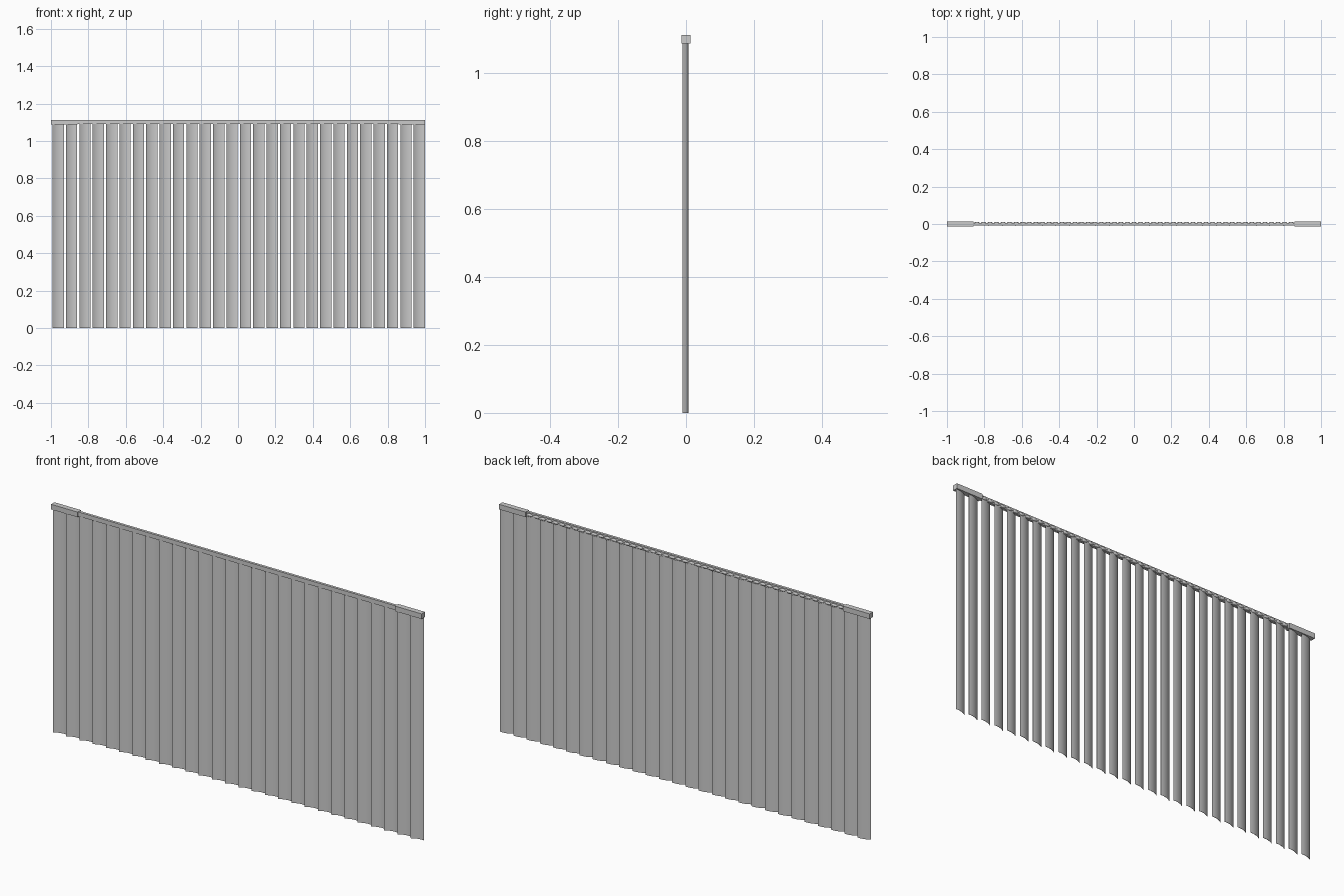
import bpy, bmesh, math
from mathutils import Matrix

if "Cube" in bpy.data.objects:
    bpy.data.objects.remove(bpy.data.objects["Cube"])

def finish(name, bm, smooth=False):
    me = bpy.data.meshes.new(name)
    bmesh.ops.recalc_face_normals(bm, faces=bm.faces)
    bm.to_mesh(me)
    bm.free()
    ob = bpy.data.objects.new(name, me)
    bpy.context.collection.objects.link(ob)
    if smooth:
        bpy.ops.object.select_all(action='DESELECT')
        ob.select_set(True)
        bpy.context.view_layer.objects.active = ob
        bpy.ops.object.shade_smooth_by_angle(angle=math.radians(35))
    return ob

def box(name, lo, hi):
    bm = bmesh.new()
    size = [b - a for a, b in zip(lo, hi)]
    mid = [(a + b) / 2 for a, b in zip(lo, hi)]
    bmesh.ops.create_cube(bm, size=1, matrix=Matrix.Translation(mid) @ Matrix.Diagonal((*size, 1)))
    return finish(name, bm)

# Head rail: slim channel between two thicker end housings
box("head_rail", (-0.86, -0.008, 1.09), (0.86, 0.005, 1.111))
box("end_housing_left", (-1.0, -0.013, 1.087), (-0.857, 0.013, 1.112))
box("end_housing_right", (0.857, -0.013, 1.087), (1.0, 0.013, 1.112))

# Bead drive along the open back of the rail
bm = bmesh.new()
beads = 49
for i in range(beads):
    x = -0.84 + 1.68 * i / (beads - 1)
    bmesh.ops.create_uvsphere(bm, u_segments=8, v_segments=6, radius=1,
        matrix=Matrix.Translation((x, 0.005, 1.099)) @ Matrix.Diagonal((0.016, 0.006, 0.007, 1)))
finish("bead_drive", bm, True)

# Slat cross-section: shallow arc, steep on the left and flat on the right
width, y0, y1, sag, thick, steps = 0.0605, -0.0095, 0.0065, 0.006, 0.0012, 8
arc = []
for i in range(steps + 1):
    t = i / steps
    bow = sag * 4 * t * (1 - t)
    arc.append((width * t - bow * 0.26, y0 + (y1 - y0) * t + bow * 0.9))
profile = arc + [(x, y - thick) for x, y in reversed(arc)]

# Hanging slats, evenly spaced
for k in range(28):
    bm = bmesh.new()
    left = -0.9915 + 0.0715 * 1.0 * k
    face = bm.faces.new([bm.verts.new((left + x, y, 0)) for x, y in profile])
    ext = bmesh.ops.extrude_face_region(bm, geom=[face], use_keep_orig=True)
    bmesh.ops.translate(bm, vec=(0, 0, 1.09),
        verts=[v for v in ext["geom"] if isinstance(v, bmesh.types.BMVert)])
    finish(f"slat_{k + 1:02d}", bm, True)
